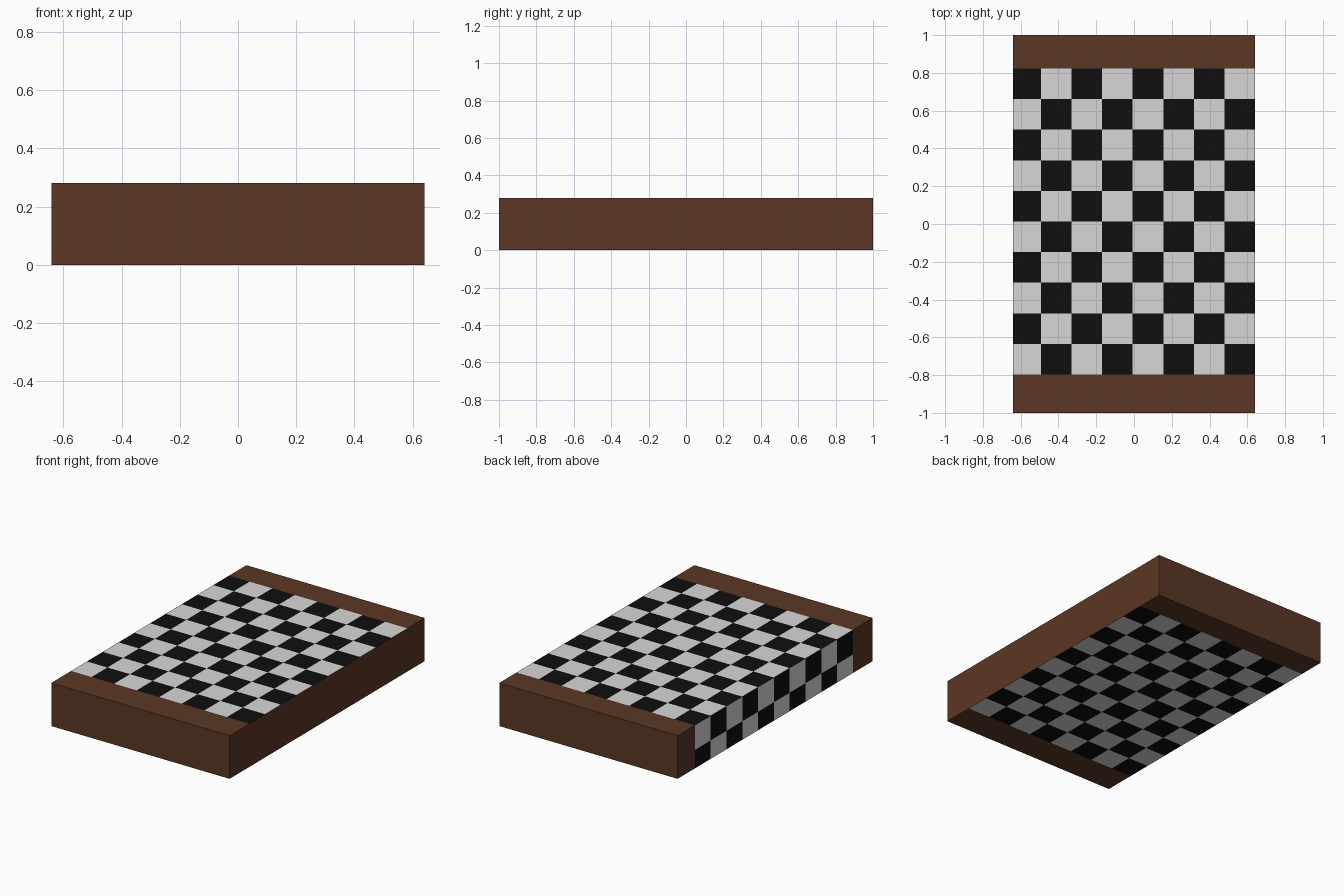
import bpy, bmesh, math
from mathutils import Vector

if "Cube" in bpy.data.objects:
    bpy.data.objects.remove(bpy.data.objects["Cube"])

W, L, H = 1.28, 2.0, 0.28          # board size
STEP = 0.162                       # checker square
X0, Y0, Y1 = -0.655, -0.797, 0.823 # checker grid origin and extent in y
Z_SPLIT = 0.12                     # row line on the side


def material(name, rgb):
    m = bpy.data.materials.new(name)
    m.diffuse_color = (*rgb, 1)
    m.use_nodes = True
    m.node_tree.nodes["Principled BSDF"].inputs["Base Color"].default_value = m.diffuse_color
    return m


mats = [material("brown wood", (0.105, 0.038, 0.018)),
        material("light square", (0.68, 0.68, 0.68)),
        material("black square", (0.0045, 0.0045, 0.0045))]

# solid slab
bm = bmesh.new()
bmesh.ops.create_cube(bm, size=1)
for v in bm.verts:
    v.co = Vector((v.co.x * W, v.co.y * L, (v.co.z + 0.5) * H))


def cut(co, no):
    geom = bm.verts[:] + bm.edges[:] + bm.faces[:]
    bmesh.ops.bisect_plane(bm, geom=geom, plane_co=co, plane_no=no, dist=1e-5)


# cut the checker lines into the slab
for i in range(1, 8):
    cut((X0 + i * STEP, 0, 0), (1, 0, 0))
for j in range(11):
    cut((0, Y0 + j * STEP, 0), (0, 1, 0))
cut((0, 0, Z_SPLIT), (0, 0, 1))

# colour: checkers on top, underside and left side; wood elsewhere
bm.normal_update()
for f in bm.faces:
    c, n = f.calc_center_median(), f.normal
    f.material_index = 0
    if not Y0 < c.y < Y1 or n.x > 0.5 or abs(n.y) > 0.5:
        continue
    i = math.floor((c.x - X0) / STEP)
    j = math.floor((Y1 - c.y) / STEP)
    if n.z > 0.5:
        k = i + j
    elif n.z < -0.5:
        k = i + j + 1
    else:
        k = j + (1 if c.z > Z_SPLIT else 0)
    f.material_index = 2 if k % 2 == 0 else 1

mesh = bpy.data.meshes.new("checkered_board")
bm.to_mesh(mesh)
bm.free()
for m in mats:
    mesh.materials.append(m)
board = bpy.data.objects.new("checkered_board", mesh)
bpy.context.collection.objects.link(board)
